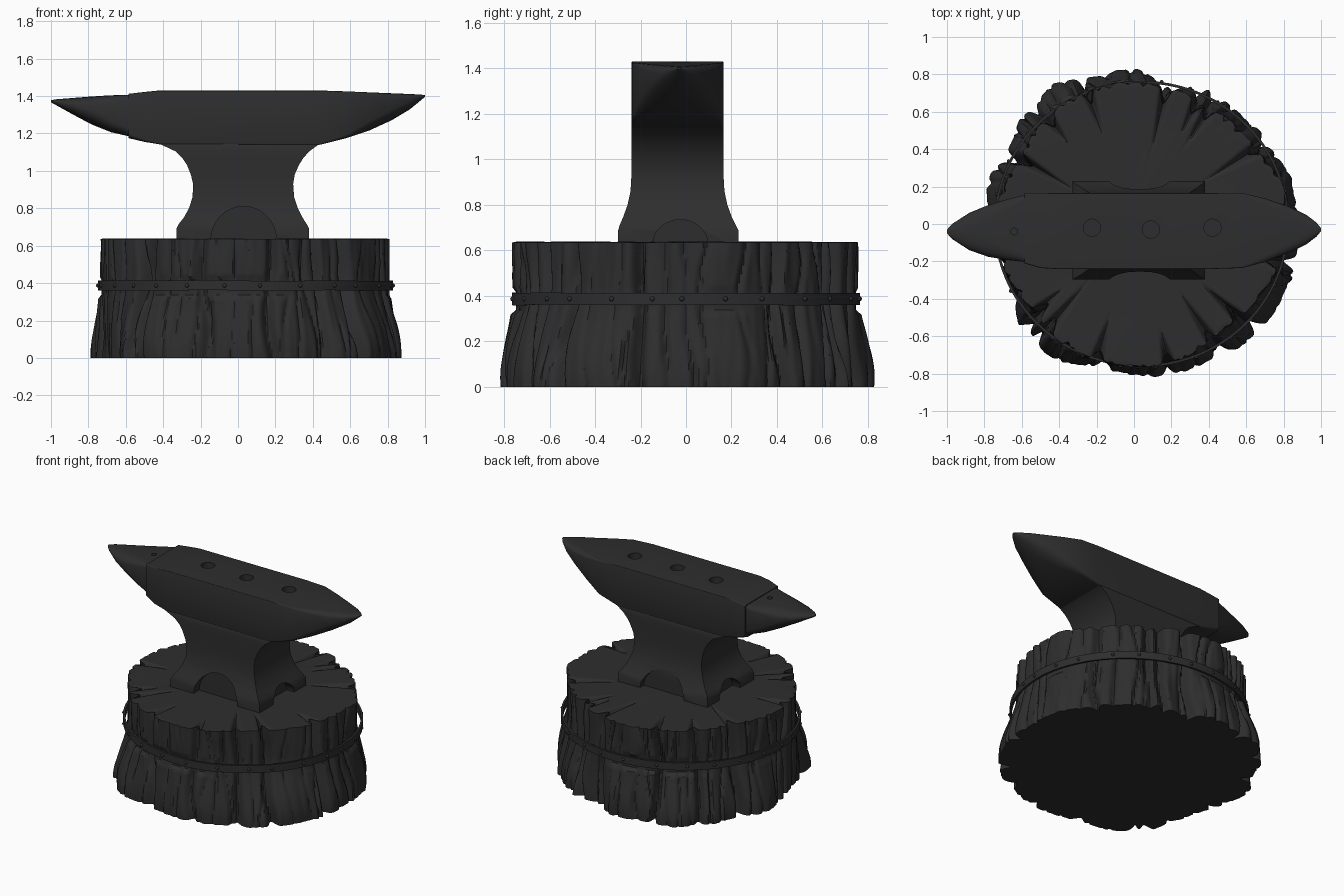
import bpy, bmesh, math, random
from mathutils import Vector, noise

if "Cube" in bpy.data.objects:
    bpy.data.objects.remove(bpy.data.objects["Cube"])

random.seed(7)
charcoal = bpy.data.materials.new("charcoal")
charcoal.diffuse_color = (0.027, 0.027, 0.027, 1)
charcoal.use_nodes = True
charcoal.node_tree.nodes["Principled BSDF"].inputs["Base Color"].default_value = charcoal.diffuse_color


def make(name, verts, faces, angle=35):
    me = bpy.data.meshes.new(name)
    me.from_pydata(verts, [], faces)
    bm = bmesh.new()
    bm.from_mesh(me)
    bmesh.ops.recalc_face_normals(bm, faces=bm.faces)
    bm.to_mesh(me)
    bm.free()
    me.materials.append(charcoal)
    ob = bpy.data.objects.new(name, me)
    bpy.context.collection.objects.link(ob)
    smooth(ob, angle)
    return ob


def smooth(ob, angle):
    bpy.ops.object.select_all(action='DESELECT')
    ob.select_set(True)
    bpy.context.view_layer.objects.active = ob
    bpy.ops.object.shade_smooth_by_angle(angle=math.radians(angle))


def loft(name, loops, angle=35):
    n = len(loops[0])
    verts = [p for lp in loops for p in lp]
    faces = [tuple(range(n)), tuple((len(loops) - 1) * n + i for i in range(n))]
    for k in range(len(loops) - 1):
        for i in range(n):
            j = (i + 1) % n
            faces.append((k * n + i, k * n + j, (k + 1) * n + j, (k + 1) * n + i))
    return make(name, verts, faces, angle)


def section(x, yc, a, zb, zt, ft, fb):
    """Rounded rectangle across x; ft and fb are top and bottom corner roundness."""
    h, zc, pts = (zt - zb) / 2, (zt + zb) / 2, []
    for sy, sz, f, start in ((1, 1, ft, 0), (-1, 1, ft, 90), (-1, -1, fb, 180), (1, -1, fb, 270)):
        for k in range(5):
            t = math.radians(start + k * 22)
            pts.append((x, yc + a * (sy * (1 - f) + f * math.cos(t)),
                        zc + h * (sz * (1 - f) + f * math.sin(t))))
    return pts


def cylinder(name, centre, axis, rx, ry, length, n=32):
    """Elliptic cutter along an axis; rx is horizontal, ry the other radius."""
    loops = []
    for s in (-length / 2, length / 2):
        lp = []
        for i in range(n):
            t = 2 * math.pi * i / n
            u, v = rx * math.cos(t), ry * math.sin(t)
            p = {'x': (s, u, v), 'y': (u, s, v), 'z': (u, v, s)}[axis]
            lp.append(tuple(Vector(centre) + Vector(p)))
        loops.append(lp)
    ob = loft(name, loops)
    ob.hide_render = True
    return ob


def cut(ob, cutters):
    for c in cutters:
        m = ob.modifiers.new("cut", 'BOOLEAN')
        m.operation, m.solver, m.object = 'DIFFERENCE', 'EXACT', c
        bpy.ops.object.select_all(action='DESELECT')
        bpy.context.view_layer.objects.active = ob
        ob.select_set(True)
        bpy.ops.object.modifier_apply(modifier=m.name)
        bpy.data.objects.remove(c)
    smooth(ob, 35)


# Anvil head with the right-hand horn
head = loft("anvil_head", [section(*s) for s in (
    (-.585, -.023, .188, 1.175, 1.412, .06, .20),
    (-.50, -.035, .200, 1.155, 1.422, .04, .10),
    (-.42, -.0375, .2025, 1.142, 1.43, .03, .04),
    (.43, -.0375, .2025, 1.138, 1.43, .03, .04),
    (.58, -.035, .200, 1.175, 1.425, .05, .15),
    (.70, -.033, .170, 1.215, 1.42, .20, .50),
    (.82, -.030, .127, 1.270, 1.415, .40, .80),
    (.92, -.030, .080, 1.330, 1.411, .60, .95),
    (.975, -.030, .038, 1.375, 1.408, .9, 1),
    (1.0, -.030, .008, 1.396, 1.405, 1, 1))])
cut(head, [cylinder("hole_cutter", (x, y, 1.43), 'z', .046, .046, .12)
           for x, y in ((-.225, -.02), (.09, -.03), (.42, -.02))])

# Left horn, slightly smaller than the head so a seam shows
horn = loft("anvil_horn", [section(*s) for s in (
    (-1.0, -.04, .010, 1.367, 1.378, 1, 1),
    (-.97, -.04, .042, 1.350, 1.383, .9, 1),
    (-.88, -.04, .100, 1.300, 1.390, .8, 1),
    (-.78, -.037, .138, 1.247, 1.398, .6, .9),
    (-.68, -.030, .162, 1.207, 1.404, .4, .6),
    (-.57, -.023, .182, 1.182, 1.407, .15, .3))])
cut(horn, [cylinder("pin_hole_cutter", (-.64, -.04, 1.4), 'z', .018, .018, .08, 16)])

# Anvil waist and flared foot: stacked rectangles (z, left, right, front, back)
rows = ((.61, -.33, .38, -.298, .23), (.69, -.33, .38, -.298, .23),
        (.715, -.318, .368, -.29, .217), (.75, -.29, .345, -.275, .2),
        (.80, -.262, .32, -.257, .182), (.86, -.243, .30, -.244, .169),
        (.93, -.24, .295, -.24, .165), (.98, -.252, .303, -.24, .165),
        (1.03, -.272, .325, -.24, .165), (1.07, -.298, .35, -.24, .165),
        (1.105, -.335, .382, -.24, .165), (1.14, -.41, .43, -.239, .164),
        (1.15, -.44, .46, -.236, .161))
body = loft("anvil_body", [[(l, f, z), (r, f, z), (r, b, z), (l, b, z)]
                           for z, l, r, f, b in rows])
# Arched recesses between the four feet
cut(body, [cylinder("arch_cutter", (.03, -.335, .63), 'y', .175, .18, .2),
           cylinder("arch_cutter", (.03, .287, .63), 'y', .175, .16, .2),
           cylinder("arch_cutter", (.42, -.025, .63), 'x', .12, .105, .2),
           cylinder("arch_cutter", (-.37, -.025, .63), 'x', .12, .105, .2)])

# Tree stump: radius every 15 degrees at the ground and at the top
BOTTOM = (.86, .87, .83, .81, .82, .75, .82, .81, .85, .82, .77, .81,
          .75, .72, .74, .83, .83, .78, .80, .83, .83, .87, .88, .89)
TOP = (.80, .81, .77, .75, .73, .74, .75, .75, .74, .72, .70, .72,
       .73, .73, .71, .71, .74, .75, .75, .77, .74, .74, .77, .79)
SPLITS = [math.radians(d) for d in (32, 56, 63, 78, 110, 131, 150, 187, 223, 229,
                                    256, 284, 305, 318, 346)]
cracks = [(a, random.uniform(.025, .04), random.uniform(.05, .085)) for a in SPLITS]
cracks += [((i + random.uniform(-.4, .4)) * math.tau / 44, random.uniform(.01, .022),
            random.uniform(.015, .04)) for i in range(44)]
BAND_X, BAND_RX, BAND_RY = .04, .775, .752


def wrap(a):
    return (a + math.pi) % math.tau - math.pi


def lerp_table(table, a):
    f = a / math.tau * 24
    i, t = int(f), f - int(f)
    t = t * t * (3 - 2 * t)
    return table[i % 24] * (1 - t) + table[(i + 1) % 24] * t


def band_limit(a):
    """Distance from the origin to the band along direction a."""
    c, s = math.cos(a), math.sin(a)
    A = (c / BAND_RX) ** 2 + (s / BAND_RY) ** 2
    B = -2 * c * BAND_X / BAND_RX ** 2
    C = (BAND_X / BAND_RX) ** 2 - 1
    return (-B + math.sqrt(B * B - 4 * A * C)) / (2 * A)


def bark(a, z):
    t = min(max((z - .02) / .42, 0), 1)
    w = 1 - t * t * (3 - 2 * t)
    r = lerp_table(BOTTOM, a) * w + lerp_table(TOP, a) * (1 - w)
    c, s = math.cos(a), math.sin(a)
    r += .006 + .014 * noise.noise((c * 7, s * 7, z * 3))
    r += .006 * noise.noise((c * 24, s * 24, z * 5))
    for k, (ca, width, depth) in enumerate(cracks):
        d = wrap(a - ca - .07 * noise.noise((k * 3.7, z * 3, 1.5)))
        if abs(d) < width * 3:
            fade = 1 if k < len(SPLITS) else .6 + .6 * noise.noise((k * 5.1, z * 5, 9))
            r -= depth * fade * math.exp(-(d / width) ** 2)
    if abs(z - .385) < .05:
        r = min(r, band_limit(a) - .004)
    return r


N = 480
angles = [math.tau * i / N for i in range(N)]
loops = []
for k in range(33):
    z = .635 * k / 32
    loops.append([(bark(a, z) * math.cos(a), bark(a, z) * math.sin(a), z) for a in angles])
# Sawn top, with radial splits running in from the rim
rim = [bark(a, .635) for a in angles]
drift = [.07 * noise.noise((k * 3.7, .635 * 3, 1.5)) for k in range(len(SPLITS))]
for t in (.985, .96, .92, .87, .82, .76, .70, .6, .4, .15):
    lp = []
    for a, r in zip(angles, rim):
        z = .637 + .004 * noise.noise((t * math.cos(a) * 3, t * math.sin(a) * 3, 4))
        for k, sa in enumerate(SPLITS):
            reach = .62 + .2 * (k % 3) / 2
            if t > reach:
                g = (t - reach) / (1 - reach)
                d = wrap(a - sa - drift[k]) / (.012 + .02 * g)
                z -= .06 * g * math.exp(-d * d)
        r = r * t + .75 * t * (1 - t) * .1
        lp.append((r * math.cos(a), r * math.sin(a), z))
    loops.append(lp)
loft("stump", loops, 40)

# Iron band around the stump
M, verts, faces = 96, [], []
for i in range(M):
    a = math.tau * i / M
    wob = .004 * noise.noise((math.cos(a) * 2, math.sin(a) * 2, 0))
    for o, z in ((0, .36), (.014, .36), (.014, .413), (0, .413)):
        verts.append((BAND_X + (BAND_RX + o) * math.cos(a), (BAND_RY + o) * math.sin(a), z + wob))
    for j in range(4):
        k = (j + 1) % 4
        n = (i + 1) % M
        faces.append((i * 4 + j, i * 4 + k, n * 4 + k, n * 4 + j))
make("iron_band", verts, faces)

# Rivets on the band
bm = bmesh.new()
for i in range(26):
    a = math.tau * (i + random.uniform(-.2, .2)) / 26
    g = bmesh.ops.create_uvsphere(bm, u_segments=10, v_segments=6, radius=.011)
    bmesh.ops.translate(bm, verts=g['verts'], vec=(
        BAND_X + (BAND_RX + .014) * math.cos(a), (BAND_RY + .014) * math.sin(a), .387))
me = bpy.data.meshes.new("band_rivets")
bm.to_mesh(me)
bm.free()
me.materials.append(charcoal)
rivets = bpy.data.objects.new("band_rivets", me)
bpy.context.collection.objects.link(rivets)
smooth(rivets, 40)
